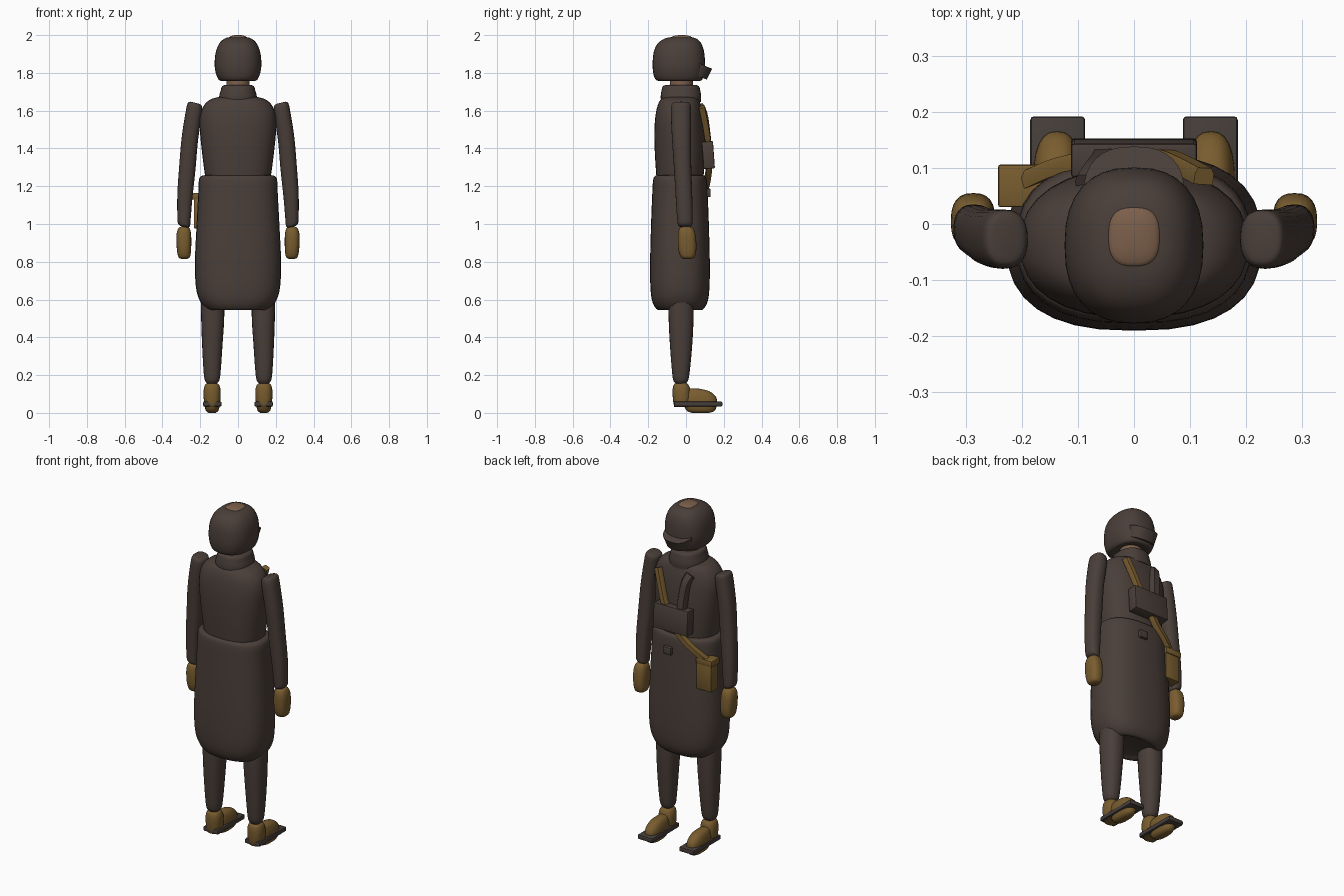
import bpy, bmesh, math
from mathutils import Vector, Matrix


def material(name, rgb):
    m = bpy.data.materials.new(name)
    m.diffuse_color = (*rgb, 1)
    return m


CLOTH = material("dark brown cloth", (0.068, 0.049, 0.041))
LEATHER = material("tan leather", (0.19, 0.108, 0.028))
SKIN = material("skin", (0.20, 0.115, 0.07))
SOLE = material("dark sole", (0.06, 0.048, 0.043))


def finish(name, bm, mat, angle=40):
    bmesh.ops.recalc_face_normals(bm, faces=bm.faces)
    me = bpy.data.meshes.new(name)
    bm.to_mesh(me)
    bm.free()
    ob = bpy.data.objects.new(name, me)
    bpy.context.collection.objects.link(ob)
    me.materials.append(mat)
    bpy.ops.object.select_all(action='DESELECT')
    ob.select_set(True)
    bpy.context.view_layer.objects.active = ob
    bpy.ops.object.shade_smooth_by_angle(angle=math.radians(angle))
    return ob


def spline(rows, steps=4):
    """Catmull-Rom interpolation of section rows."""
    out = []
    for i in range(len(rows) - 1):
        a, b, c, d = (rows[max(0, min(len(rows) - 1, i + k))] for k in (-1, 0, 1, 2))
        for s in range(steps):
            t = s / steps
            out.append([0.5 * (2 * q + (r - p) * t + (2 * p - 5 * q + 4 * r - w) * t * t
                               + (3 * q - p - 3 * r + w) * t ** 3)
                        for p, q, r, w in zip(a, b, c, d)])
    return out + [rows[-1]]


def loft(name, rows, mat, power=2.3, seg=32, mirror=1, slant=0):
    """Rows are (z, centre x, centre y, half width, half depth)."""
    bm = bmesh.new()
    rings = []
    sgn = lambda v: math.copysign(abs(v) ** (2 / power), v)
    for z, cx, cy, rx, ry in spline(rows):
        ring = []
        for k in range(seg):
            a = 2 * math.pi * k / seg
            dx = rx * sgn(math.cos(a))
            ring.append(bm.verts.new(((cx + dx) * mirror, cy + ry * sgn(math.sin(a)),
                                      z + slant * dx)))
        rings.append(ring)
    for a, b in zip(rings, rings[1:]):
        for k in range(seg):
            bm.faces.new((a[k], a[(k + 1) % seg], b[(k + 1) % seg], b[k]))
    bm.faces.new(rings[0])
    bm.faces.new(rings[-1])
    return finish(name, bm, mat)


def box(name, loc, size, mat, bevel=0.008, rot=None):
    bm = bmesh.new()
    bmesh.ops.create_cube(bm, size=1)
    bmesh.ops.scale(bm, vec=size, verts=bm.verts)
    if bevel:
        bmesh.ops.bevel(bm, geom=bm.edges[:], offset=bevel, segments=2,
                        profile=0.5, affect='EDGES')
    m = Matrix.Translation(loc)
    bmesh.ops.transform(bm, matrix=m @ rot if rot else m, verts=bm.verts)
    return finish(name, bm, mat, 30)


def band(name, points, width, thick, mat):
    """Flat strap following points across the chest."""
    bm = bmesh.new()
    pts = [Vector(p) for p in spline(points)]
    rings = []
    for i, p in enumerate(pts):
        t = (pts[min(i + 1, len(pts) - 1)] - pts[max(i - 1, 0)]).normalized()
        side = t.cross(Vector((p.x * 0.8, 1, 0.1))).normalized()
        out = side.cross(t).normalized()
        rings.append([bm.verts.new(p + side * width / 2 * u + out * thick / 2 * v)
                      for u, v in ((-1, -1), (1, -1), (1, 0.3), (0.7, 1), (-0.7, 1), (-1, 0.3))])
    for a, b in zip(rings, rings[1:]):
        for k in range(6):
            bm.faces.new((a[k], a[(k + 1) % 6], b[(k + 1) % 6], b[k]))
    bm.faces.new(rings[0])
    bm.faces.new(rings[-1])
    return finish(name, bm, mat)


# Coat skirt and upper body
loft("coat_skirt", [
    (0.555, 0, -0.032, 0.11, 0.09), (0.545, 0, -0.032, 0.155, 0.118),
    (0.585, 0, -0.032, 0.197, 0.145), (0.66, 0, -0.032, 0.222, 0.156),
    (0.80, 0, -0.032, 0.228, 0.158), (1.00, 0, -0.032, 0.219, 0.153),
    (1.15, 0, -0.032, 0.211, 0.147), (1.225, 0, -0.032, 0.208, 0.143),
    (1.252, 0, -0.032, 0.197, 0.134), (1.26, 0, -0.032, 0.165, 0.11)], CLOTH, 2.5)
loft("coat_body", [
    (1.20, 0, -0.032, 0.165, 0.12), (1.28, 0, -0.032, 0.178, 0.127),
    (1.40, 0, -0.033, 0.193, 0.133), (1.50, 0, -0.035, 0.202, 0.132),
    (1.57, 0, -0.036, 0.201, 0.126), (1.625, 0, -0.036, 0.182, 0.115),
    (1.66, 0, -0.033, 0.145, 0.10), (1.675, 0, -0.03, 0.09, 0.075)], CLOTH, 2.35)
loft("collar", [
    (1.645, 0, -0.027, 0.10, 0.105), (1.675, 0, -0.027, 0.10, 0.107),
    (1.705, 0, -0.027, 0.092, 0.103), (1.728, 0, -0.027, 0.085, 0.096),
    (1.736, 0, -0.027, 0.07, 0.08)], CLOTH)

# Neck, crown of the head and hood
loft("neck", [(1.66, 0, -0.025, 0.062, 0.062), (1.82, 0, -0.025, 0.06, 0.06)], SKIN, 2)
loft("hood", [
    (1.764, 0, -0.035, 0.06, 0.08), (1.758, 0, -0.036, 0.092, 0.112),
    (1.775, 0, -0.038, 0.109, 0.129), (1.82, 0, -0.038, 0.122, 0.138),
    (1.87, 0, -0.038, 0.123, 0.138), (1.92, 0, -0.037, 0.115, 0.131),
    (1.96, 0, -0.034, 0.096, 0.112), (1.984, 0, -0.028, 0.066, 0.078),
    (1.991, 0, -0.024, 0.03, 0.035)], CLOTH, 2.4)
loft("head_crown", [
    (1.94, 0, -0.023, 0.062, 0.07), (1.985, 0, -0.023, 0.048, 0.055),
    (1.996, 0, -0.023, 0.034, 0.04), (2.0, 0, -0.023, 0.012, 0.014)], SKIN, 2.7)

# Curved goggles, leaning forward at the top
goggles = loft("goggles", [(-0.032, 0, 0, 0.085, 0.09), (0.032, 0, 0, 0.09, 0.095)], CLOTH, 2.5)
goggles.data.transform(Matrix.Translation((0, 0.038, 1.828)) @ Matrix.Rotation(math.radians(-22), 4, 'X'))

for s, side in ((-1, "left"), (1, "right")):
    # Sleeves with sloping shoulder ends
    loft(side + "_sleeve", [
        (1.642, 0.228, -0.025, 0.022, 0.036), (1.633, 0.228, -0.026, 0.037, 0.049),
        (1.59, 0.234, -0.027, 0.042, 0.053), (1.45, 0.255, -0.024, 0.043, 0.050),
        (1.30, 0.268, -0.018, 0.043, 0.046), (1.15, 0.281, -0.011, 0.040, 0.044),
        (1.03, 0.286, -0.006, 0.035, 0.041), (0.995, 0.286, -0.005, 0.031, 0.037),
        (0.985, 0.286, -0.005, 0.018, 0.022)], CLOTH, 2.4, 24, s, 0.12 * 2)
    # Gloves
    loft(side + "_glove", [
        (0.986, 0.286, 0.002, 0.015, 0.018), (0.977, 0.286, 0.002, 0.030, 0.036),
        (0.94, 0.287, 0.004, 0.039, 0.047), (0.87, 0.286, 0.007, 0.038, 0.048),
        (0.826, 0.285, 0.009, 0.031, 0.037), (0.815, 0.285, 0.009, 0.014, 0.018)],
        LEATHER, 2.6, 24, s)
    # Legs
    loft(side + "_leg", [
        (0.64, 0.134, -0.026, 0.062, 0.066), (0.50, 0.134, -0.026, 0.061, 0.066),
        (0.36, 0.136, -0.026, 0.054, 0.059), (0.23, 0.137, -0.027, 0.046, 0.048),
        (0.175, 0.137, -0.028, 0.039, 0.040), (0.155, 0.137, -0.028, 0.025, 0.027)],
        CLOTH, 2.3, 24, s)
    # Boot: ankle plus toe, with a flat sole plate
    loft(side + "_boot_heel", [
        (0.03, 0.137, -0.022, 0.035, 0.04), (0.07, 0.137, -0.022, 0.044, 0.047),
        (0.12, 0.137, -0.024, 0.045, 0.047), (0.15, 0.137, -0.026, 0.036, 0.038),
        (0.16, 0.137, -0.027, 0.018, 0.02)], LEATHER, 2.4, 24, s)
    loft(side + "_boot_toe", [
        (0.0, 0.137, 0.078, 0.018, 0.045), (0.012, 0.137, 0.078, 0.033, 0.074),
        (0.05, 0.137, 0.075, 0.042, 0.09), (0.085, 0.137, 0.07, 0.041, 0.088),
        (0.115, 0.137, 0.055, 0.031, 0.068), (0.128, 0.137, 0.035, 0.014, 0.035)],
        LEATHER, 2.5, 24, s)
    box(side + "_sole_plate", (0.136 * s, 0.064, 0.047), (0.098, 0.256, 0.027), SOLE, 0.007)

# Chest pouch with flap, and belt buckle
box("chest_pouch", (0, 0.118, 1.365), (0.225, 0.06, 0.145), CLOTH, 0.006,
    Matrix.Rotation(math.radians(4), 4, 'X'))
box("buckle", (0.035, 0.114, 1.165), (0.052, 0.034, 0.045), CLOTH, 0.005)

# Shoulder strap to the side bag, and a short dark chest strap
band("shoulder_strap", [
    (0.125, 0.085, 1.62), (0.092, 0.103, 1.53), (0.055, 0.118, 1.43),
    (0.0, 0.125, 1.34), (-0.06, 0.118, 1.26), (-0.13, 0.105, 1.20), (-0.19, 0.08, 1.15)],
    0.036, 0.03, LEATHER)
band("chest_strap", [
    (-0.08, 0.072, 1.625), (-0.065, 0.095, 1.58), (-0.055, 0.108, 1.50), (-0.05, 0.118, 1.41)],
    0.052, 0.036, CLOTH)

# Side bag with lid
box("side_bag", (-0.186, 0.066, 1.06), (0.096, 0.07, 0.165), LEATHER, 0.005)
box("side_bag_lid", (-0.19, 0.068, 1.147), (0.105, 0.076, 0.036), LEATHER, 0.005)
